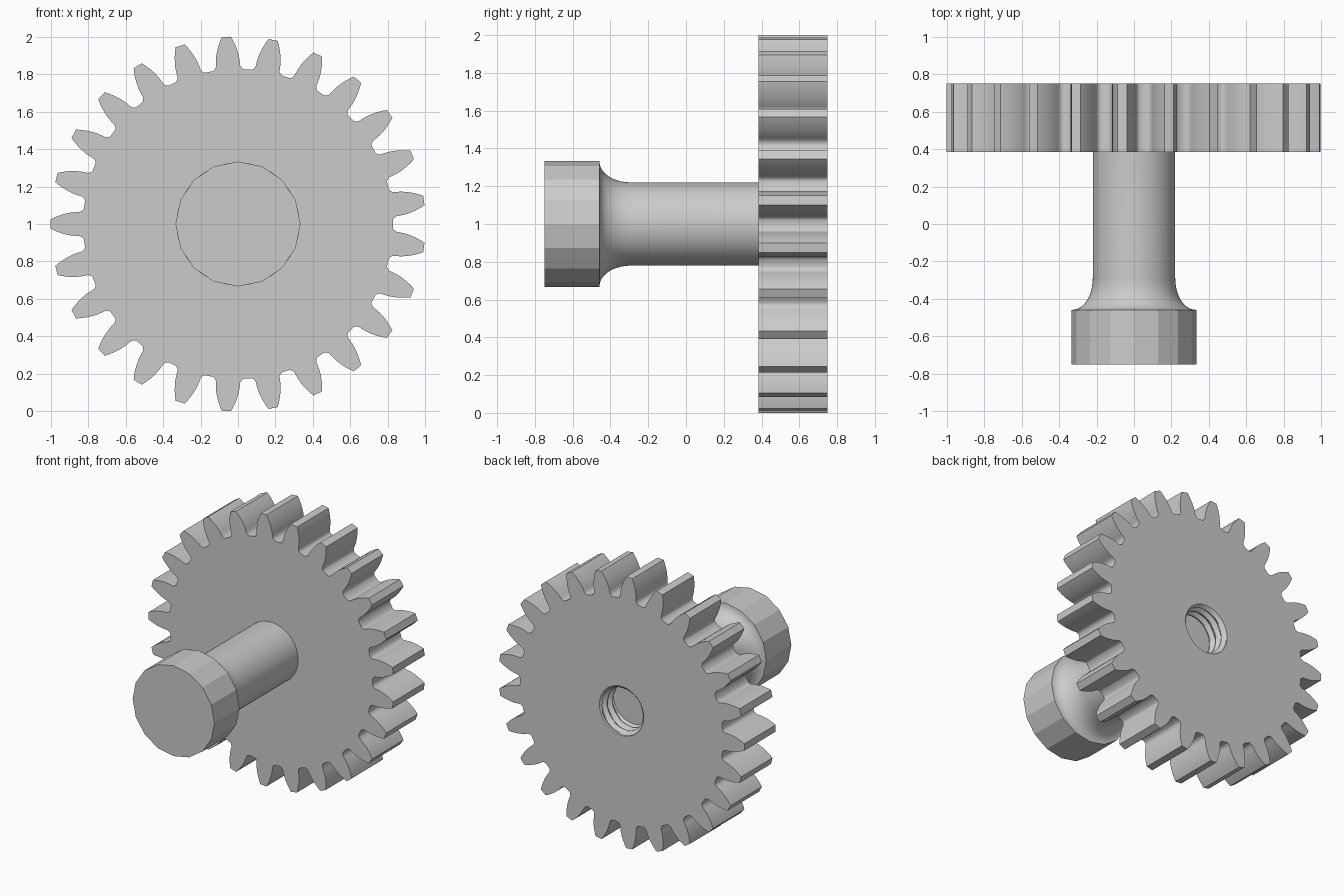
import bpy
import bmesh
from math import sin, cos, pi, radians

if "Cube" in bpy.data.objects:
    bpy.data.objects.remove(bpy.data.objects["Cube"], do_unlink=True)

STEEL = (0.6, 0.6, 0.6, 1.0)
steel = bpy.data.materials.new("grey_steel")
steel.use_nodes = True
steel.diffuse_color = STEEL
steel.node_tree.nodes["Principled BSDF"].inputs["Base Color"].default_value = STEEL


def loft(name, rings, smooth=True):
    """Solid joining rings of (angle, radius, y) points about the y axis."""
    bm = bmesh.new()
    loops = [[bm.verts.new((r * cos(a), y, 1 + r * sin(a))) for a, r, y in ring]
             for ring in rings]
    n = len(loops[0])
    for lo, hi in zip(loops, loops[1:]):
        for i in range(n):
            j = (i + 1) % n
            bm.faces.new((lo[i], lo[j], hi[j], hi[i]))
    bm.faces.new(loops[0])
    bm.faces.new(loops[-1])
    bmesh.ops.recalc_face_normals(bm, faces=bm.faces)
    mesh = bpy.data.meshes.new(name)
    bm.to_mesh(mesh)
    bm.free()
    mesh.materials.append(steel)
    obj = bpy.data.objects.new(name, mesh)
    bpy.context.collection.objects.link(obj)
    if smooth:
        shade(obj)
    return obj


def activate(obj):
    bpy.ops.object.select_all(action='DESELECT')
    obj.select_set(True)
    bpy.context.view_layer.objects.active = obj


def shade(obj):
    activate(obj)
    bpy.ops.object.shade_smooth_by_angle(angle=radians(35))


def lathe(name, profile, sides, smooth=True):
    return loft(name, [[(2 * pi * i / sides, r, y) for i in range(sides)]
                       for r, y in profile], smooth)


# Toothed wheel: half tooth as (radius, half width), mirrored and repeated
TEETH = 25
half_tooth = [(0.826, 0.083), (0.832, 0.073), (0.845, 0.065), (0.865, 0.064),
              (0.89, 0.062), (0.92, 0.056), (0.95, 0.047), (0.98, 0.035), (1.0, 0.025)]
outline = []
for t in range(TEETH):
    centre = pi + 2 * pi * t / TEETH
    outline += [(centre - w / r, r) for r, w in half_tooth]
    outline += [(centre + w / r, r) for r, w in reversed(half_tooth)]
gear = loft("gear_wheel", [[(a, r, y) for a, r in outline] for y in (0.385, 0.75)])

# Threaded blind hole in the back of the wheel
SIDES, PITCH, STEP = 64, 0.06, 0.0075


def thread_radius(angle, y):
    phase = (y / PITCH + angle / (2 * pi)) % 1
    ridge = min(1, max(0, 3 * abs(phase - 0.5) - 0.25))
    return max(0.155 + 0.025 * ridge, 0.18 - max(0, 0.75 - y))


angles = [2 * pi * i / SIDES for i in range(SIDES)]
cutter = loft("thread_cutter",
              [[(a, thread_radius(a, y), y) for a in angles]
               for y in [0.765 - STEP * k for k in range(24)]], False)
cutter.hide_render = True
cut = gear.modifiers.new("threaded_hole", 'BOOLEAN')
cut.operation = 'DIFFERENCE'
cut.solver = 'EXACT'
cut.object = cutter
activate(gear)
bpy.ops.object.modifier_apply(modifier=cut.name)
bpy.data.objects.remove(cutter, do_unlink=True)
shade(gear)

# Round shaft with a concave flare into the head
flare = [(0.22 + 0.108 * (1 - cos(t)), -0.29 - 0.168 * sin(t))
         for t in [pi / 2 * k / 10 for k in range(10, -1, -1)]]
lathe("shaft", flare + [(0.22, 0.39)], 64)

# Faceted head
lathe("head", [(0.333, -0.75), (0.333, -0.458)], 16, False)
